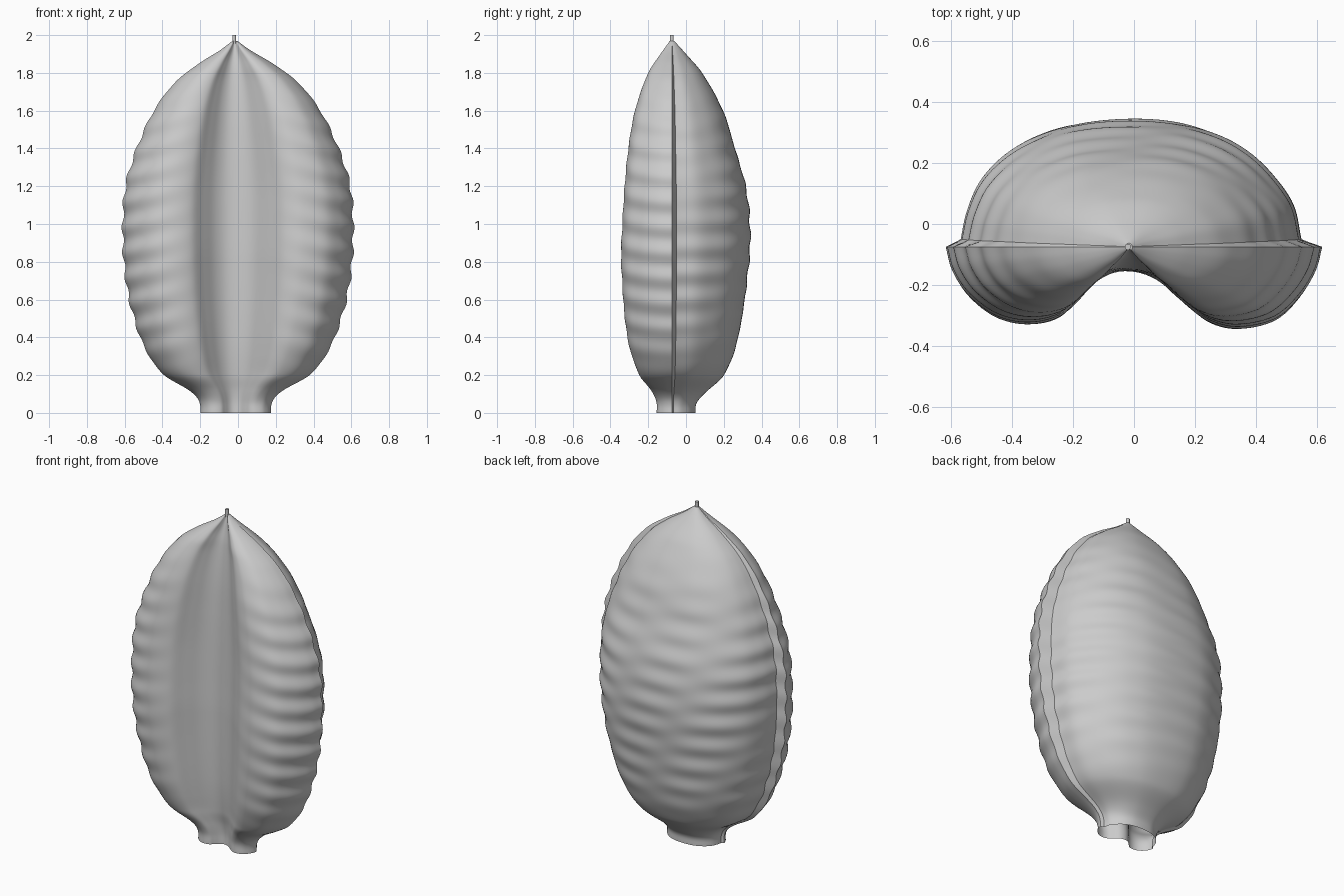
import bpy, bmesh, math

if "Cube" in bpy.data.objects:
    bpy.data.objects.remove(bpy.data.objects["Cube"])

CX, SEAM = -0.01, -0.075


def smooth(table, t):
    """Smooth cubic interpolation through (t, value) pairs."""
    i = 0
    while i < len(table) - 2 and t > table[i + 1][0]:
        i += 1

    def slope(k):
        a, b = table[max(k - 1, 0)], table[min(k + 1, len(table) - 1)]
        return (b[1] - a[1]) / (b[0] - a[0])
    (t0, v0), (t1, v1) = table[i], table[i + 1]
    d = t1 - t0
    u = (t - t0) / d
    return ((2*u**3 - 3*u*u + 1) * v0 + (u**3 - 2*u*u + u) * d * slope(i)
            + (3*u*u - 2*u**3) * v1 + (u**3 - u*u) * d * slope(i + 1))


def resample(pts, n):
    """Evenly spaced smooth curve through 2D points."""
    dist = [0]
    for a, b in zip(pts, pts[1:]):
        dist.append(dist[-1] + math.dist(a, b))
    tx = [(d, p[0]) for d, p in zip(dist, pts)]
    ty = [(d, p[1]) for d, p in zip(dist, pts)]
    return [(smooth(tx, dist[-1]*i/n), smooth(ty, dist[-1]*i/n)) for i in range(n + 1)]


# widest cross-section: creased front lobes and rounded back
front = [(-.61, -.075), (-.59, -.15), (-.54, -.23), (-.45, -.30), (-.35, -.325),
         (-.25, -.305), (-.18, -.24), (-.12, -.185), (-.06, -.157), (.01, -.157),
         (.08, -.185), (.17, -.26), (.25, -.32), (.34, -.34), (.46, -.31),
         (.54, -.235), (.59, -.15), (.61, -.075)]
back = [(.545, -.05), (.52, .06), (.46, .15), (.38, .23), (.28, .29), (.15, .33),
        (-.02, .341), (-.2, .325), (-.32, .285), (-.42, .225), (-.50, .14),
        (-.545, .04), (-.565, -.05)]
section = [(p, True) for p in resample(front, 90)] + [(p, False) for p in resample(back, 70)]

# half width, front depth and back depth along the height
width = [(0, .187), (.04, .188), (.08, .205), (.12, .25), (.2, .385), (.3, .465),
         (.4, .515), (.6, .575), (.8, .604), (1, .61), (1.2, .595), (1.4, .535),
         (1.6, .44), (1.75, .325), (1.85, .195), (1.92, .08), (1.97, .012)]
front_depth = [(0, .08), (.06, .082), (.12, .11), (.2, .172), (.4, .235), (.8, .268),
               (1, .262), (1.2, .25), (1.4, .23), (1.6, .195), (1.8, .125),
               (1.9, .06), (1.97, .01)]
back_depth = [(0, .125), (.05, .13), (.1, .17), (.2, .275), (.4, .35), (.8, .408),
              (1, .413), (1.2, .39), (1.4, .333), (1.6, .27), (1.8, .16),
              (1.9, .075), (1.97, .012)]

# grain husk: lofted open-bottomed skin with slanted ripples
bm = bmesh.new()
rings = []
ROWS = 170
for r in range(ROWS + 1):
    z = 1.97 * r / ROWS
    sx = smooth(width, z) / .61
    sf = smooth(front_depth, z) / .265
    sb = smooth(back_depth, z) / .415
    fade = max(0, min(1, (z - .15) / .3, (1.85 - z) / .4))
    cx = CX * (1 - sx) * 1.7
    ring = []
    for (x, y), is_front in section:
        if is_front:
            side = min(1, (abs(x) / .45) ** 2)
            wave = side * math.sin(2*math.pi*(z/.135 + abs(x)*1.6))
        else:
            wave = .5 * (math.sin(2*math.pi*(z/.13 + x*1.1))
                         + math.sin(2*math.pi*(z/.15 - x*1.3)))
        k = 1 + .011 * fade * wave
        ring.append(bm.verts.new((cx + x*sx*k, SEAM + (y - SEAM)*(sf if is_front else sb)*k, z)))
    rings.append(ring)
n = len(section)
for a, b in zip(rings, rings[1:]):
    for i in range(n):
        j = (i + 1) % n
        bm.faces.new((a[i], a[j], b[j], b[i]))
bm.faces.new(rings[-1])
bmesh.ops.recalc_face_normals(bm, faces=bm.faces)
mesh = bpy.data.meshes.new("grain_husk")
bm.to_mesh(mesh)
bm.free()
husk = bpy.data.objects.new("grain_husk", mesh)
bpy.context.collection.objects.link(husk)
bpy.context.view_layer.objects.active = husk
husk.select_set(True)
bpy.ops.object.shade_smooth_by_angle(angle=math.radians(35))

# little stem at the tip
bpy.ops.mesh.primitive_cylinder_add(vertices=16, radius=.01, depth=.045,
                                    location=(-.02, SEAM, 1.9775))
bpy.context.object.name = "tip_stem"
bpy.ops.object.shade_smooth_by_angle(angle=math.radians(35))
